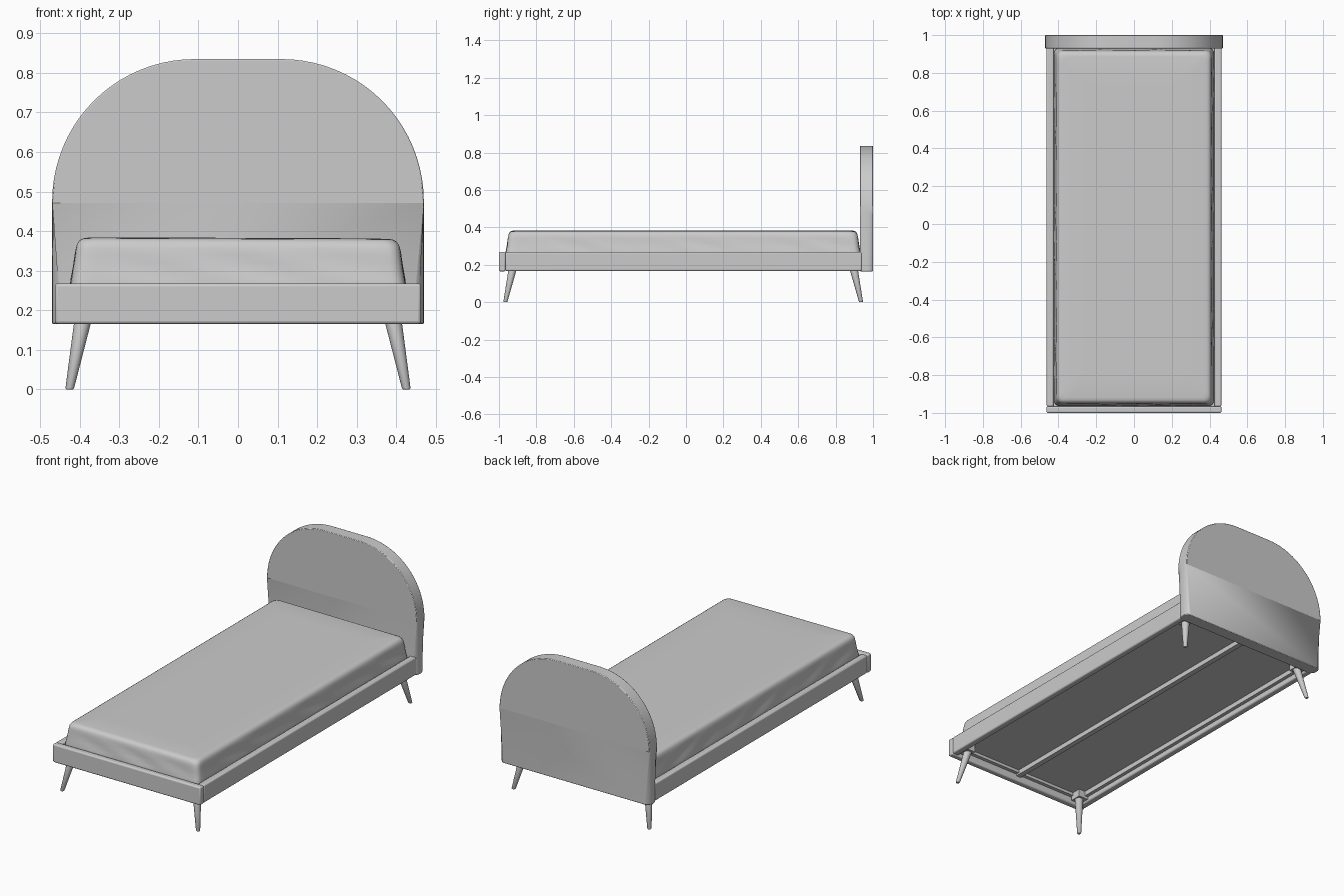
import bpy, bmesh, math
from mathutils import Vector

if "Cube" in bpy.data.objects:
    bpy.data.objects.remove(bpy.data.objects["Cube"])


def finish(name, bm, bevel=0.0, segments=3):
    bmesh.ops.recalc_face_normals(bm, faces=bm.faces[:])
    mesh = bpy.data.meshes.new(name)
    bm.to_mesh(mesh)
    bm.free()
    ob = bpy.data.objects.new(name, mesh)
    bpy.context.collection.objects.link(ob)
    if bevel:
        mod = ob.modifiers.new("soft_edges", 'BEVEL')
        mod.width, mod.segments = bevel, segments
        mod.limit_method, mod.angle_limit = 'ANGLE', math.radians(50)
    bpy.ops.object.select_all(action='DESELECT')
    ob.select_set(True)
    bpy.context.view_layer.objects.active = ob
    bpy.ops.object.shade_smooth_by_angle(angle=math.radians(40))
    return ob


def box(name, lo, hi, bevel=0.0):
    bm = bmesh.new()
    bmesh.ops.create_cube(bm, size=1)
    for v in bm.verts:
        v.co = Vector([(a + b) / 2 + c * (b - a) for a, b, c in zip(lo, hi, v.co)])
    return finish(name, bm, bevel)


def bridge(bm, a, b):
    n = len(a)
    for i in range(n):
        bm.faces.new((a[i], a[(i + 1) % n], b[(i + 1) % n], b[i]))


# Headboard: arched outline, padded rim
R, STEPS = 0.36, 20
right = [(0.11 + R * math.cos(t), 0.475 + R * math.sin(t))
         for t in (math.pi / 2 * i / STEPS for i in range(STEPS + 1))]
outline = [(0.47, 0.165)] + right + [(-x, z) for x, z in reversed(right)] + [(-0.47, 0.165)]
bm = bmesh.new()
front = [bm.verts.new((x, 0.93, z)) for x, z in outline]
back = [bm.verts.new((x, 1.0, z)) for x, z in outline]
bm.faces.new(front)
bm.faces.new(back)
bridge(bm, front, back)
rim = [e for e in bm.edges
       if abs(e.verts[0].co.y - e.verts[1].co.y) < 1e-4
       and max(v.co.z for v in e.verts) > 0.17]
bmesh.ops.bevel(bm, geom=rim, offset=0.03, segments=6, profile=0.5, affect='EDGES')
finish("headboard", bm, 0.006, 2)

# Frame rails
box("foot_rail", (-0.463, -1.0, 0.165), (0.463, -0.965, 0.268), 0.008)
for side, s in (("left", -1), ("right", 1)):
    xs = sorted((s * 0.425, s * 0.463))
    box(side + "_side_rail", (xs[0], -0.966, 0.167), (xs[1], 0.94, 0.268), 0.008)
    xs = sorted((s * 0.405, s * 0.427))
    box(side + "_ledge", (xs[0], -0.965, 0.195), (xs[1], 0.93, 0.222))

# Platform under the mattress
box("platform_panel", (-0.425, -0.966, 0.222), (0.425, 0.932, 0.238))
box("centre_beam", (-0.015, -0.965, 0.195), (0.015, 0.93, 0.222))
box("foot_ledge", (-0.405, -0.966, 0.205), (0.405, -0.945, 0.222))


# Splayed tapered legs with corner blocks
def leg(name, foot, top):
    bm = bmesh.new()
    foot, top = Vector(foot), Vector(top)
    rings = []
    for t, r in ((0, 0.008), (0.02, 0.011), (1, 0.0225)):
        c = foot.lerp(top, t)
        rings.append([bm.verts.new(c + Vector((r * math.cos(a), r * math.sin(a), 0)))
                      for a in (math.tau * i / 24 for i in range(24))])
    for a, b in zip(rings, rings[1:]):
        bridge(bm, a, b)
    bm.faces.new(rings[0])
    bm.faces.new(rings[-1])
    finish(name, bm)


for side, s in (("left", -1), ("right", 1)):
    for end, y0, y1 in (("front", -0.966, -0.925), ("back", 0.936, 0.895)):
        leg(f"{end}_{side}_leg", (s * 0.426, y0, 0), (s * 0.39, y1, 0.185))
        xs = sorted((s * 0.365, s * 0.426))
        box(f"{end}_{side}_corner_block", (xs[0], y1 - 0.032, 0.18), (xs[1], y1 + 0.032, 0.223))


# Mattress: stacked rounded rectangles with soft creases low on the walls
def rounded_rect(hx, y0, y1, r):
    pts, corners = [], [(hx - r, y1 - r, 0), (-hx + r, y1 - r, 90),
                        (-hx + r, y0 + r, 180), (hx - r, y0 + r, 270)]
    for k, (cx, cy, a0) in enumerate(corners):
        arc = [(cx + r * math.cos(math.radians(a0 + d)), cy + r * math.sin(math.radians(a0 + d)))
               for d in (0, 22.5, 45, 67.5, 90)]
        pts += arc
        nx, ny, na = corners[(k + 1) % 4]
        a = math.radians(na)
        end = (nx + r * math.cos(a), ny + r * math.sin(a))
        n = 60 if k % 2 else 30
        pts += [(arc[-1][0] + (end[0] - arc[-1][0]) * i / n,
                 arc[-1][1] + (end[1] - arc[-1][1]) * i / n) for i in range(1, n)]
    return pts


profile = [(-0.006, 0.239), (-0.006, 0.262), (-0.003, 0.28), (0.001, 0.30), (0.004, 0.32),
           (0.006, 0.34), (0.008, 0.355), (0.011, 0.366), (0.017, 0.375), (0.026, 0.380),
           (0.04, 0.382), (0.15, 0.383), (0.30, 0.383)]
bm = bmesh.new()
rings = []
for inset, z in profile:
    ring = []
    for x, y in rounded_rect(0.418 - inset, -0.958 + inset, 0.926 - inset, 0.03):
        low = max(0, math.sin(math.pi * min(1, max(0, (z - 0.24) / 0.12))))
        crease = 0.0025 * low * math.sin(22 * (y + x) + 60 * z) * math.sin(5 * y + 3 * x)
        ring.append(bm.verts.new((x * (1 + crease / 0.41), y * (1 + crease), z - 0.004 * x * (z > 0.36))))
    rings.append(ring)
for a, b in zip(rings, rings[1:]):
    bridge(bm, a, b)
bm.faces.new(rings[0])
bm.faces.new(rings[-1])
finish("mattress", bm)
